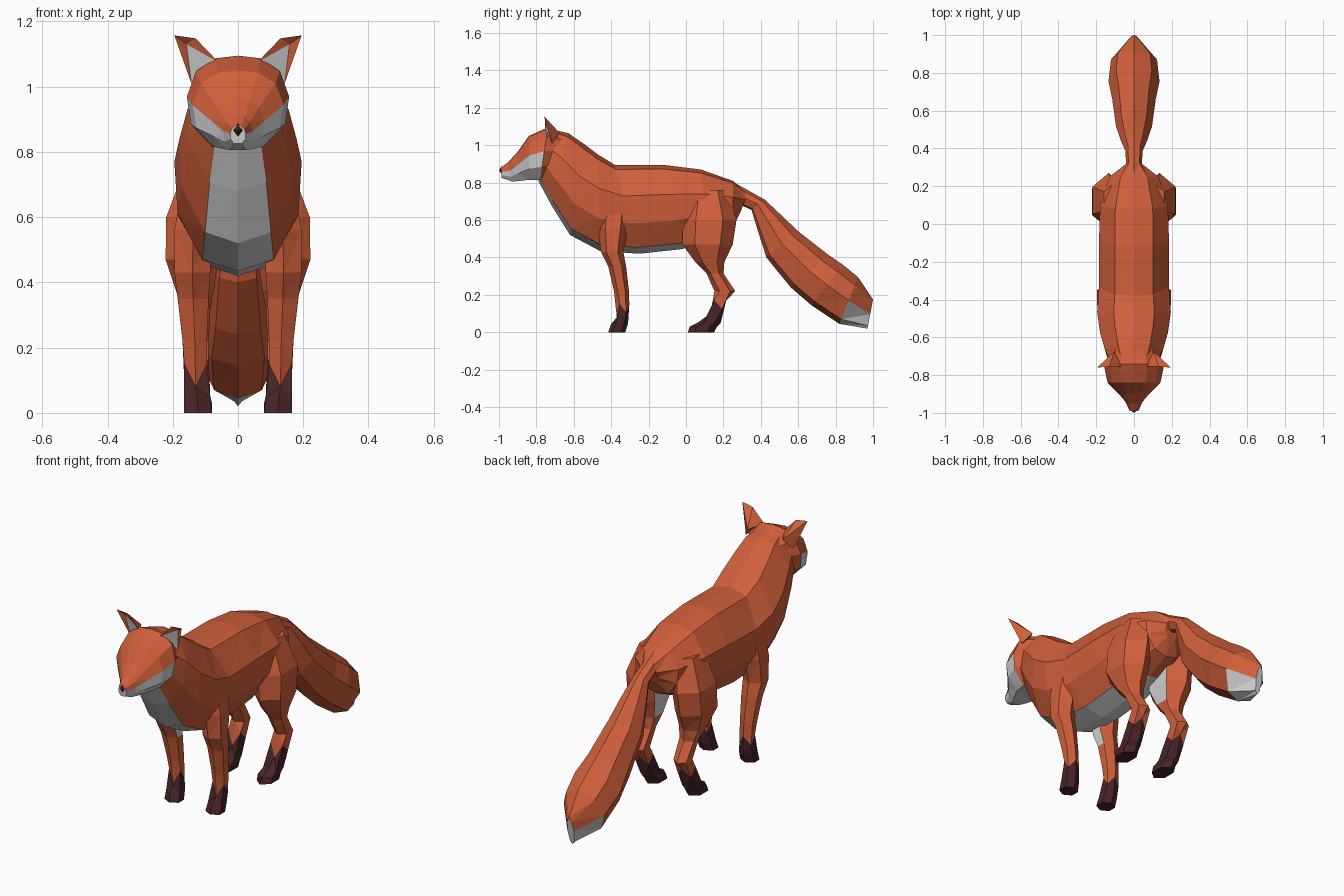
import bpy, bmesh
from mathutils import Vector

if "Cube" in bpy.data.objects:
    bpy.data.objects.remove(bpy.data.objects["Cube"])


def material(name, rgb):
    m = bpy.data.materials.new(name)
    m.diffuse_color = (*rgb, 1)
    m.use_nodes = True
    m.node_tree.nodes["Principled BSDF"].inputs["Base Color"].default_value = m.diffuse_color
    return m


MATS = [material("orange_fur", (0.63, 0.115, 0.043)),
        material("white_fur", (0.64, 0.64, 0.64)),
        material("dark_paws", (0.065, 0.017, 0.02))]
ORANGE, WHITE, DARK = 0, 1, 2


def finish(name, bm, mirror=False):
    bmesh.ops.recalc_face_normals(bm, faces=bm.faces)
    bmesh.ops.triangulate(bm, faces=[f for f in bm.faces if len(f.verts) == 4],
                          quad_method='SHORT_EDGE')
    me = bpy.data.meshes.new(name)
    bm.to_mesh(me)
    bm.free()
    for m in MATS:
        me.materials.append(m)
    ob = bpy.data.objects.new(name, me)
    bpy.context.collection.objects.link(ob)
    if mirror:
        ob.modifiers.new("mirror", 'MIRROR').use_mirror_merge = False
    return ob


def loft(name, rings, rule, caps=(ORANGE, ORANGE), mirror=False):
    """Skin a list of rings; rule(ring index, side index) gives the colour."""
    bm = bmesh.new()
    vs = [[bm.verts.new(p) for p in r] for r in rings]
    n = len(vs[0])
    for i in range(len(vs) - 1):
        for j in range(n):
            k = (j + 1) % n
            f = bm.faces.new((vs[i][j], vs[i][k], vs[i + 1][k], vs[i + 1][j]))
            f.material_index = rule(i, j)
    for ring, col in ((vs[0], caps[0]), (vs[-1], caps[1])):
        bm.faces.new(ring).material_index = col
    return finish(name, bm, mirror)


def section(ty, tz, by, bz, w, profile):
    """Symmetric ring between a top and a bottom point of the side outline."""
    half = [(x * w, ty + (by - ty) * t, tz + (bz - tz) * t) for x, t in profile]
    return half + [(-x, y, z) for x, y, z in half[-2:0:-1]]


def side(j, count):
    """Fold a side index so both halves share the same numbering from the top."""
    return min(j, count - 1 - j)


# Torso and neck, rump to throat
body_profile = [(0, 0), (.55, .05), (1, .35), (.95, .66), (.56, .93), (0, 1)]
body = [(.33, .745, .29, .64, .045), (.25, .81, .25, .56, .13),
        (.08, .87, .12, .50, .18), (-.12, .895, -.02, .445, .185),
        (-.38, .895, -.25, .42, .185), (-.47, .95, -.46, .435, .195),
        (-.55, 1.01, -.62, .52, .18), (-.63, 1.065, -.72, .68, .155),
        (-.70, 1.08, -.79, .81, .125)]
loft("torso", [section(*s, body_profile) for s in body],
     lambda i, j: WHITE if i >= 2 and side(j, 10) == 4 else ORANGE)

# Head with pale cheeks and jaw
head_profile = [(0, 0), (.45, .03), (.82, .17), (1, .45), (.92, .75), (.5, 1), (0, 1)]
head = [(-.64, 1.06, -.70, .86, .11), (-.74, 1.095, -.78, .815, .157),
        (-.84, 1.05, -.84, .815, .14), (-.90, .965, -.90, .808, .08),
        (-.95, .91, -.93, .806, .045), (-.99, .88, -.985, .825, .024)]
loft("head", [section(*s, head_profile) for s in head],
     lambda i, j: WHITE if side(j, 12) >= (3 if i else 5) else ORANGE,
     caps=(ORANGE, WHITE))

# Nose
bm = bmesh.new()
base = [bm.verts.new(p) for p in ((0, -.985, .888), (.022, -.983, .868),
                                  (0, -.985, .844), (-.022, -.983, .868))]
tip = bm.verts.new((0, -1.0, .866))
for a in range(4):
    bm.faces.new((base[a], base[(a + 1) % 4], tip))
bm.faces.new(base)
for f in bm.faces:
    f.material_index = DARK
finish("nose", bm)

# Ears: pale inner triangle, orange rim and back
bm = bmesh.new()
ear = {k: bm.verts.new(p) for k, p in {
    "inner": (.06, -.755, 1.075), "top": (.13, -.755, 1.148),
    "tip": (.195, -.76, 1.157), "mid": (.158, -.738, 1.13),
    "outer": (.143, -.715, 1.01), "back": (.105, -.675, 1.065)}.items()}
for keys, col in (("inner outer mid", WHITE), ("inner mid top", ORANGE),
                  ("mid tip top", ORANGE), ("mid outer tip", ORANGE),
                  ("inner top back", ORANGE), ("top tip back", ORANGE),
                  ("tip outer back", ORANGE), ("inner back outer", ORANGE)):
    bm.faces.new([ear[k] for k in keys.split()]).material_index = col
finish("ears", bm, mirror=True)

# Tail with pale underside at the tip
tail_profile = [(0, 0), (.7, .17), (1, .5), (.6, .9), (0, 1)]
tail = [(.25, .805, .27, .69, .04), (.42, .71, .35, .655, .045),
        (.50, .635, .385, .54, .07), (.60, .54, .43, .40, .095),
        (.76, .415, .56, .24, .115), (.84, .36, .67, .145, .135),
        (.92, .295, .82, .045, .122), (1.0, .175, .97, .02, .02)]
loft("tail", [section(*s, tail_profile) for s in tail],
     lambda i, j: WHITE if i == 6 and side(j, 8) >= 2 else ORANGE,
     caps=(ORANGE, WHITE))


def leg(name, rows, dark_from, white_rows):
    """Six-sided leg; the dark sock begins on a zigzag ring."""
    rings = []
    for i, (y0, y1, x0, x1, z) in enumerate(rows):
        xm, d = (x0 + x1) / 2, (y1 - y0) * .25
        ring = [(xm, y0), (x1, y0 + d), (x1, y1 - d), (xm, y1), (x0, y1 - d), (x0, y0 + d)]
        zig = (-.035, .035, -.01, .035, -.01, .035) if i == dark_from else (0,) * 6
        rings.append([(x, y, z + o) for (x, y), o in zip(ring, zig)])

    def rule(i, j):
        if i >= dark_from:
            return DARK
        return WHITE if i in white_rows and j == 4 else ORANGE
    loft(name, rings, rule, caps=(ORANGE, DARK), mirror=True)


# Legs, shoulder or hip down to the paw
leg("front_legs", [(-.46, -.30, .08, .17, .70), (-.47, -.31, .08, .195, .56),
                   (-.455, -.335, .085, .195, .43), (-.415, -.32, .09, .185, .35),
                   (-.385, -.305, .095, .17, .22), (-.37, -.303, .095, .165, .115),
                   (-.40, -.31, .085, .165, .045), (-.415, -.325, .08, .165, 0)],
    5, (1, 2))
leg("hind_legs", [(.02, .22, .05, .16, .76), (-.02, .27, .05, .22, .60),
                  (-.02, .25, .06, .222, .47), (.05, .205, .075, .19, .375),
                  (.11, .20, .085, .17, .315), (.152, .263, .09, .165, .22),
                  (.13, .215, .09, .163, .135), (.06, .185, .085, .165, .05),
                  (.02, .165, .08, .165, .03), (.01, .15, .08, .165, 0)],
    6, (1, 2))
